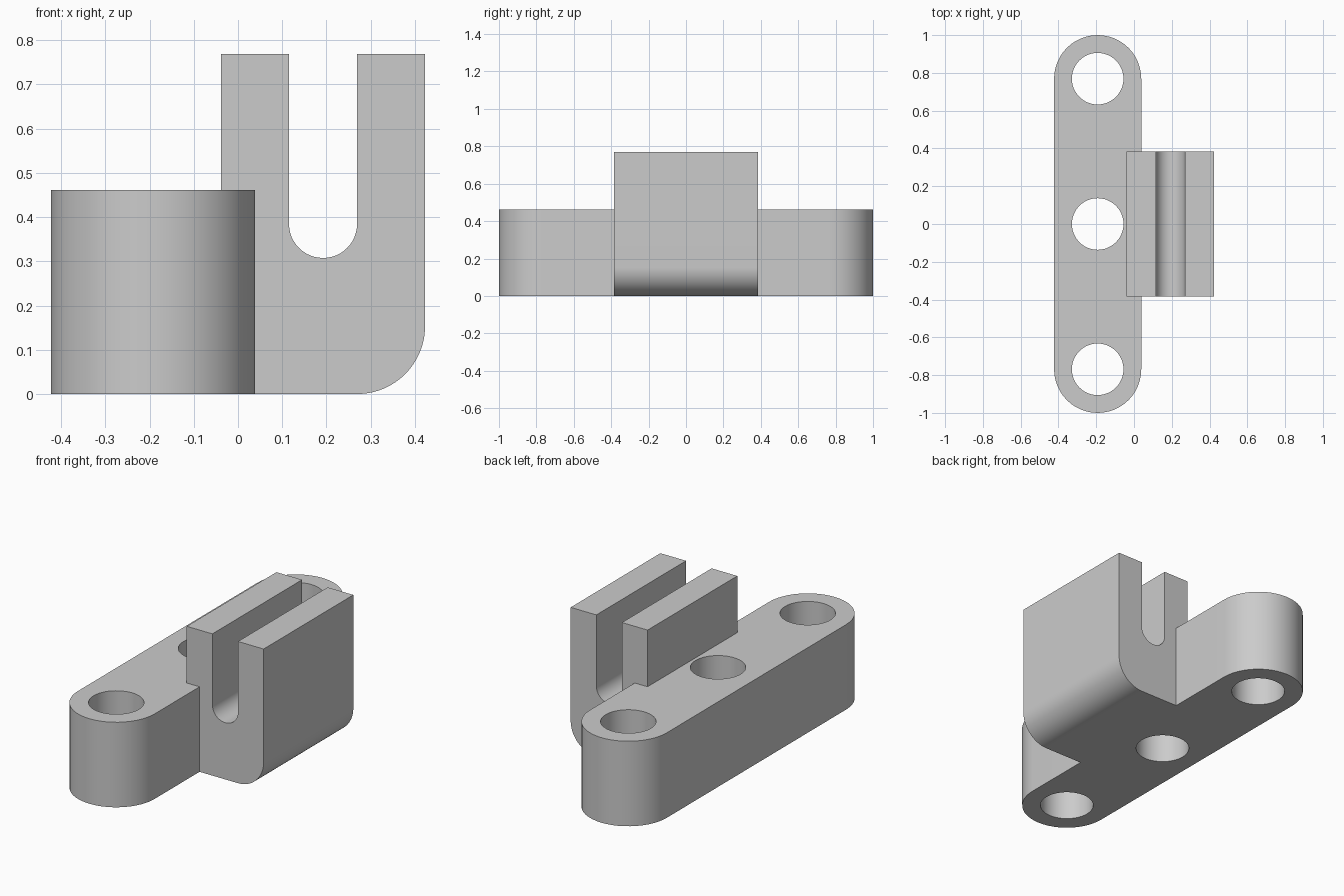
import bpy
from math import cos, sin, pi, radians

cube = bpy.data.objects.get("Cube")
if cube:
    bpy.data.objects.remove(cube, do_unlink=True)

# One grey for the whole bracket
grey = bpy.data.materials.new("plain_grey")
grey.use_nodes = True
colour = (0.6, 0.6, 0.6, 1)
grey.diffuse_color = colour
grey.node_tree.nodes["Principled BSDF"].inputs["Base Color"].default_value = colour

U = 1 / 26                      # design unit: overall length is 52 units


def arc(cx, cy, r, start, end, steps=24):
    """Points on an arc, angles in degrees."""
    angles = [radians(start + (end - start) * i / steps) for i in range(steps + 1)]
    return [(cx + r * cos(a), cy + r * sin(a)) for a in angles]


def extruded(name, loops, depth, location, rotation=(0, 0, 0)):
    """Fill an outline (later loops are holes) and extrude it about its middle."""
    curve = bpy.data.curves.new(name, "CURVE")
    curve.dimensions = "2D"
    curve.fill_mode = "BOTH"
    curve.extrude = depth * U / 2
    for loop in loops:
        spline = curve.splines.new("POLY")
        spline.points.add(len(loop) - 1)
        for point, (x, y) in zip(spline.points, loop):
            point.co = (x * U, y * U, 0, 1)
        spline.use_cyclic_u = True
    obj = bpy.data.objects.new(name, curve)
    bpy.context.collection.objects.link(obj)
    obj.location = [c * U for c in location]
    obj.rotation_euler = rotation
    bpy.ops.object.select_all(action="DESELECT")
    obj.select_set(True)
    bpy.context.view_layer.objects.active = obj
    bpy.ops.object.convert(target="MESH")
    obj = bpy.context.object
    # Weld caps to walls and face everything outward
    bpy.ops.object.mode_set(mode="EDIT")
    bpy.ops.mesh.select_all(action="SELECT")
    bpy.ops.mesh.remove_doubles(threshold=0.0001)
    bpy.ops.mesh.normals_make_consistent(inside=False)
    bpy.ops.object.mode_set(mode="OBJECT")
    bpy.ops.object.shade_smooth_by_angle(angle=radians(30))
    obj.data.materials.clear()
    obj.data.materials.append(grey)
    return obj


# Mounting bar: round-ended plate with three through holes
outline = arc(0, 20, 6, 0, 180) + arc(0, -20, 6, 180, 360)
holes = [arc(0, y, 3.55, 0, 352.5, 47) for y in (-20, 0, 20)]
extruded("mounting_bar", [outline] + holes, 12, (-5, 0, 6))

# Slotted clamp block: U profile stepped over the edge of the bar
profile = [(1, 0)] + arc(7, 4, 4, -90, 0)
profile += [(11, 20), (7, 20)]
profile += arc(5, 10, 2, 0, -180)
profile += [(3, 20), (-1, 20), (-1, 12), (1, 12)]
extruded("clamp_block", [profile], 20, (0, 0, 0), (pi / 2, 0, 0))
